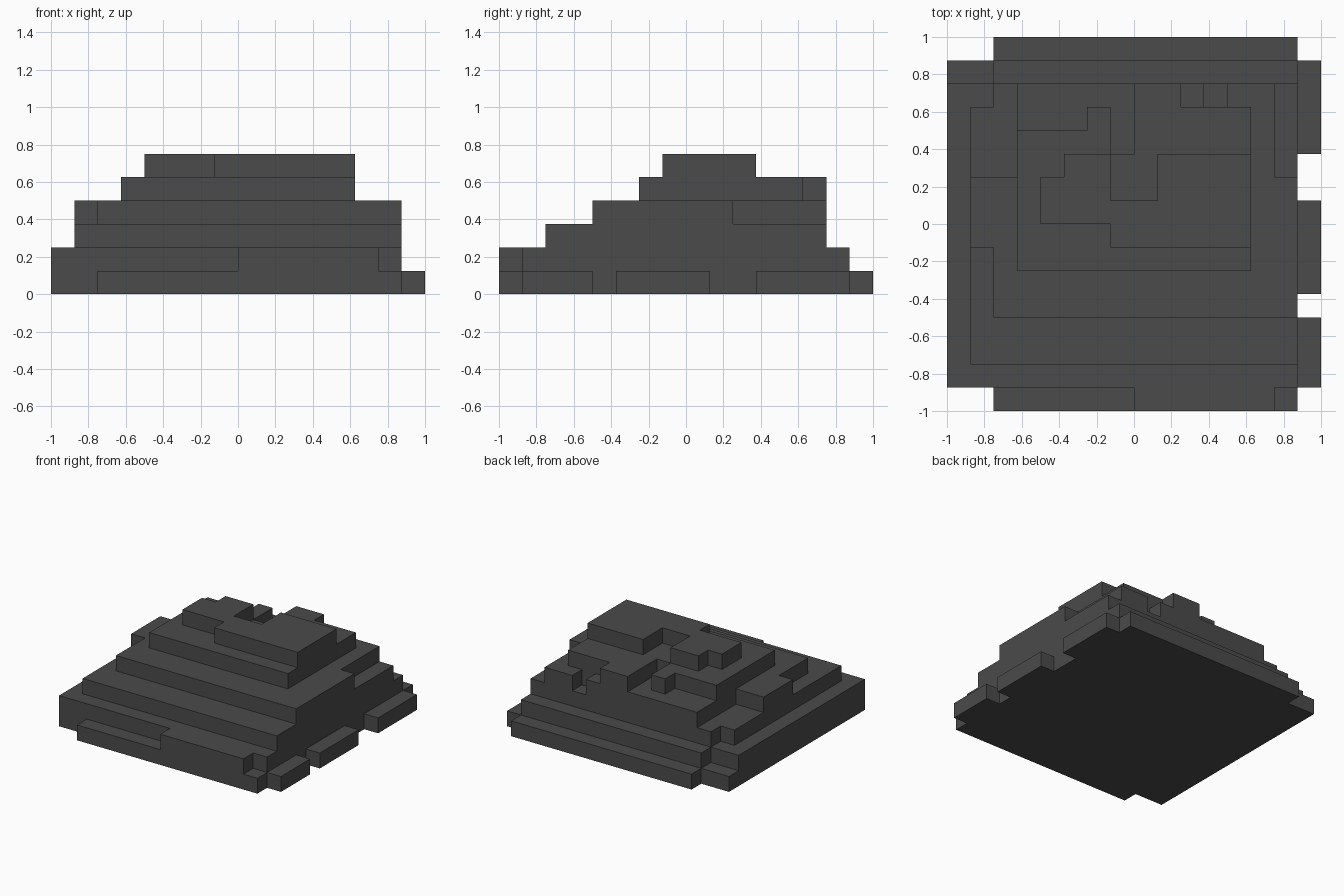
import bpy, bmesh

if "Cube" in bpy.data.objects:
    bpy.data.objects.remove(bpy.data.objects["Cube"], do_unlink=True)

CELL = 0.125  # size of one block
N = 8         # blocks from the centre to the edge

# Each terrace: level in blocks, then footprints as x0, x1, y0, y1 in blocks
TERRACES = [
    (1, [(-8, 7, -7, 7), (-6, 7, -8, 8),                  # base slab
         (7, 8, -7, -4), (7, 8, -3, 1), (7, 8, 3, 7)]),   # side tabs
    (2, [(-8, 7, -7, 6), (-6, 7, 6, 7), (0, 6, -8, -7)]),
    (3, [(-7, 7, -6, 5), (-6, 7, 5, 6)]),
    (4, [(-6, 7, -4, 2), (-7, -6, -1, 2), (-5, 6, 2, 6)]),
    (3, [(3, 4, 5, 6)]),                                  # small pit at the back
    (5, [(-5, 5, -2, 3), (-5, -1, 3, 4), (-2, -1, 4, 5),
         (0, 5, 3, 5), (0, 2, 5, 6)]),
    (6, [(-1, 5, -1, 3), (-4, -1, 0, 2), (-3, -1, 2, 3)]),
    (5, [(-1, 1, 1, 3)]),                                 # notch in the summit
]

# Carve the levels: later footprints replace earlier ones
height = {}
for level, rects in TERRACES:
    for x0, x1, y0, y1 in rects:
        # right-hand corner pocket stays one step lower
        for x in range(x0, x1):
            for y in range(y0, y1):
                pocket = level == 4 and x == 6 and y >= 2
                height[x, y] = 3 if pocket else level

bm = bmesh.new()
verts = {}


def quad(*corners):
    """Add a face, sharing the corners already made."""
    for c in corners:
        if c not in verts:
            verts[c] = bm.verts.new([v * CELL for v in c])
    bm.faces.new([verts[c] for c in corners])


# Outer skin only: tops, undersides and exposed walls
for (x, y), h in height.items():
    a, b, c, d = (x, y), (x + 1, y), (x + 1, y + 1), (x, y + 1)
    quad(*[(*p, h) for p in (a, b, c, d)])
    quad(*[(*p, 0) for p in (d, c, b, a)])
    for p, q, side in ((a, b, (x, y - 1)), (b, c, (x + 1, y)),
                       (c, d, (x, y + 1)), (d, a, (x - 1, y))):
        for z in range(height.get(side, 0), h):
            quad((*p, z), (*q, z), (*q, z + 1), (*p, z + 1))

# Merge flat neighbouring faces into clean planes
bmesh.ops.dissolve_limit(bm, angle_limit=0.01, verts=bm.verts[:], edges=bm.edges[:])

mesh = bpy.data.meshes.new("stepped_mound")
bm.to_mesh(mesh)
bm.free()

# Dark stone colour
stone = bpy.data.materials.new("dark grey stone")
stone.use_nodes = True
colour = (0.07, 0.07, 0.07, 1)
stone.diffuse_color = colour
stone.node_tree.nodes["Principled BSDF"].inputs["Base Color"].default_value = colour
mesh.materials.append(stone)

mound = bpy.data.objects.new("stepped_mound", mesh)
bpy.context.collection.objects.link(mound)
